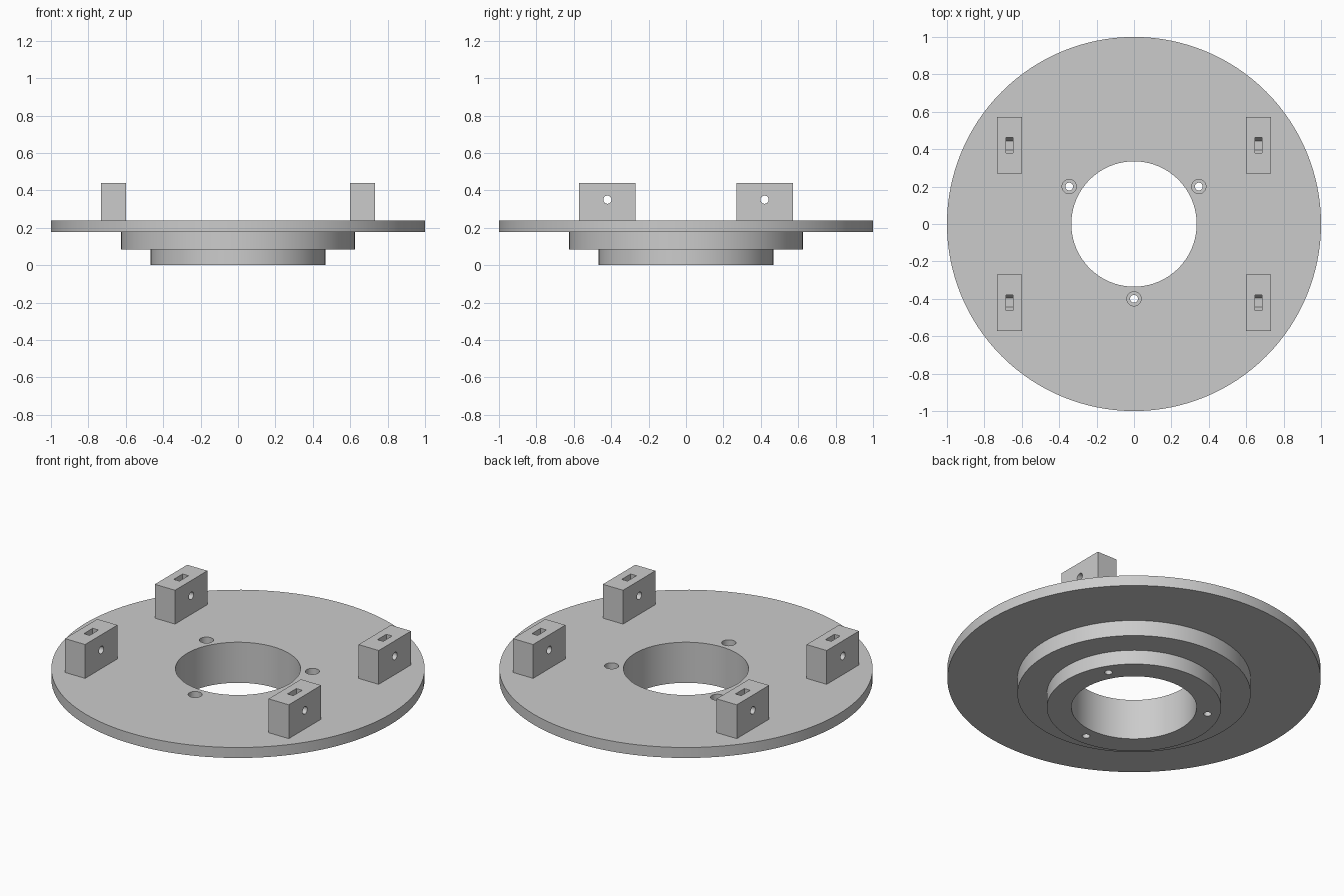
import bpy, bmesh, math
from math import pi
from mathutils import Matrix, Vector

cube = bpy.data.objects.get("Cube")
if cube:
    bpy.data.objects.remove(cube, do_unlink=True)

grey = bpy.data.materials.new("plain_grey")
grey.use_nodes = True
colour = (0.6, 0.6, 0.6, 1)
grey.diffuse_color = colour
grey.node_tree.nodes["Principled BSDF"].inputs["Base Color"].default_value = colour


def make_object(name, bm):
    mesh = bpy.data.meshes.new(name)
    bmesh.ops.recalc_face_normals(bm, faces=bm.faces)
    bm.to_mesh(mesh)
    bm.free()
    mesh.materials.append(grey)
    obj = bpy.data.objects.new(name, mesh)
    bpy.context.scene.collection.objects.link(obj)
    return obj


def lathe(name, profile, steps):
    """Revolve a closed (radius, z) profile about the z axis."""
    bm = bmesh.new()
    verts = [bm.verts.new((r, 0, z)) for r, z in profile]
    edges = [bm.edges.new((v, verts[i - 1])) for i, v in enumerate(verts)]
    bmesh.ops.spin(bm, geom=verts + edges, cent=(0, 0, 0), axis=(0, 0, 1),
                   angle=2 * pi, steps=steps, use_merge=True)
    bmesh.ops.remove_doubles(bm, verts=bm.verts, dist=1e-5)
    return make_object(name, bm)


def prism(name, centre, radius, length, sides, rotation=Matrix()):
    bm = bmesh.new()
    bmesh.ops.create_cone(bm, cap_ends=True, segments=sides, radius1=radius,
                          radius2=radius, depth=length,
                          matrix=Matrix.Translation(centre) @ rotation)
    return make_object(name, bm)


def box(name, centre, size):
    bm = bmesh.new()
    bmesh.ops.create_cube(bm, size=1, matrix=Matrix.Translation(centre)
                          @ Matrix.Diagonal((*size, 1)))
    return make_object(name, bm)


def cut(obj, cutters):
    """Subtract the cutters, bake the result and delete them."""
    for cutter in cutters:
        cutter.hide_render = True
        mod = obj.modifiers.new("cut", 'BOOLEAN')
        mod.operation = 'DIFFERENCE'
        mod.solver = 'EXACT'
        mod.object = cutter
    graph = bpy.context.evaluated_depsgraph_get()
    mesh = bpy.data.meshes.new_from_object(obj.evaluated_get(graph))
    obj.modifiers.clear()
    obj.data = mesh
    for cutter in cutters:
        bpy.data.objects.remove(cutter, do_unlink=True)


def smooth(obj):
    bpy.ops.object.select_all(action='DESELECT')
    obj.select_set(True)
    bpy.context.view_layer.objects.active = obj
    bpy.ops.object.shade_smooth_by_angle(angle=math.radians(30))


# Stepped flange with a central bore
bore, hub, step, rim = 0.335, 0.467, 0.625, 1.0
top = 0.24
flange = lathe("stepped_flange", [
    (bore, 0), (hub, 0), (hub, 0.085), (step, 0.085),
    (step, 0.178), (rim, 0.178), (rim, top), (bore, top)], 128)

# Three counterbored screw holes
cutters = []
for i in range(3):
    angle = -pi / 2 + i * 2 * pi / 3
    spot = 0.4 * Vector((math.cos(angle), math.sin(angle), 0))
    cutters.append(prism("screw_hole", spot, 0.021, 1, 24))
    cutters.append(prism("screw_head_recess", spot + Vector((0, 0, top)),
                         0.038, 0.24, 32))
cut(flange, cutters)
smooth(flange)

# Four mounting blocks, each with a cross hole and a hexagonal nut slot
along_x = Matrix.Rotation(pi / 2, 4, 'Y')
nut_radius, slot_width, hole_z = 0.048, 0.038, 0.35
for side, sx in (("left", 1), ("right", -1)):
    for end, sy in (("front", -1), ("back", 1)):
        x, y = 0.666 * sx, 0.42 * sy
        block = box(f"{end}_{side}_block", (x, y, 0.34), (0.132, 0.302, 0.2))
        hole = Vector((x, y, hole_z))
        cut(block, [
            prism("cross_hole", hole, 0.022, 0.4, 32, along_x),
            prism("nut_seat", hole, nut_radius, slot_width, 6, along_x),
            box("nut_slot", hole + Vector((0, 0, 0.1)),
                (slot_width, nut_radius * math.sqrt(3), 0.2)),
        ])
        smooth(block)
